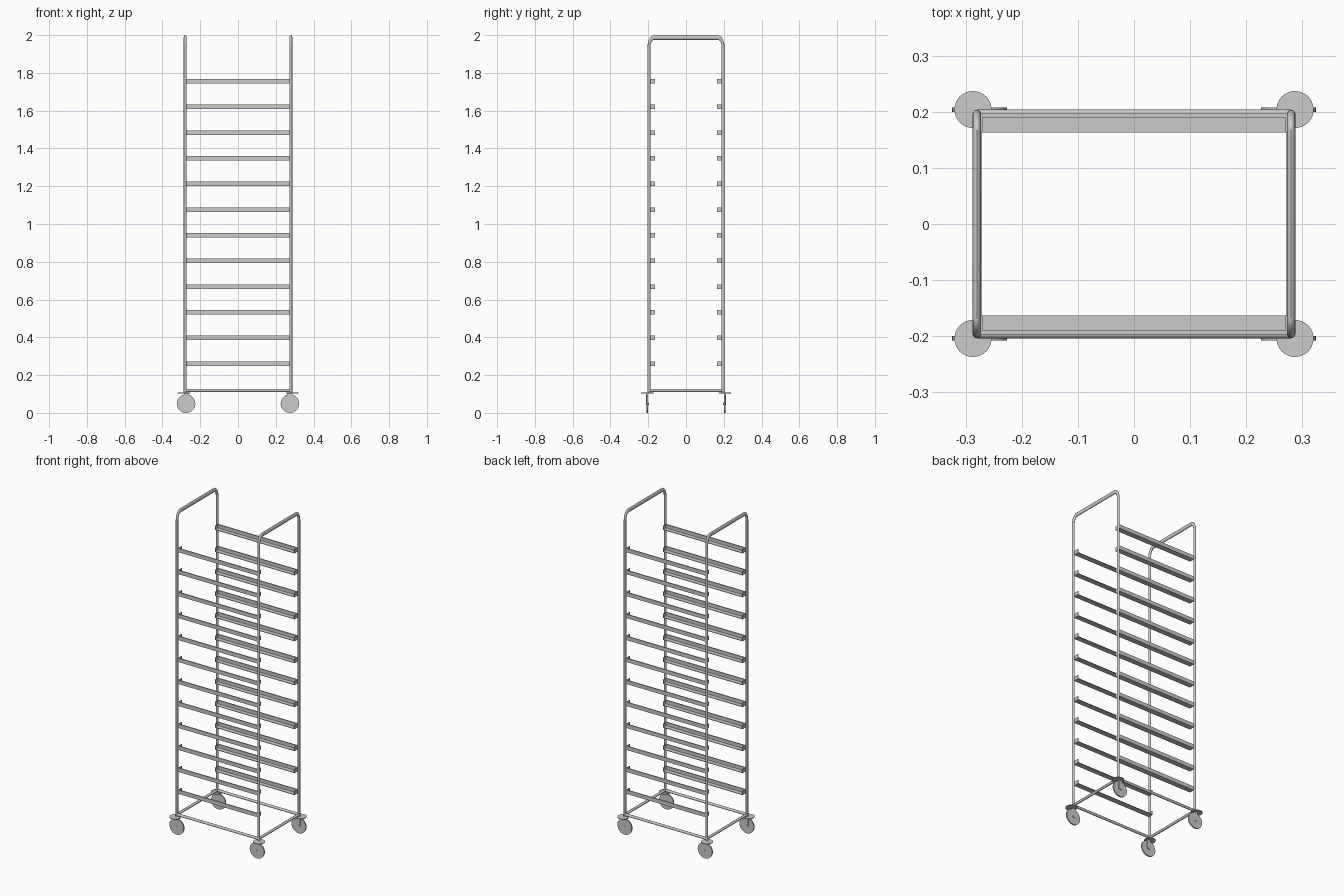
import bpy, bmesh, math
from mathutils import Vector, Matrix

if "Cube" in bpy.data.objects:
    bpy.data.objects.remove(bpy.data.objects["Cube"])

FX, FY = 0.28, 0.196      # tube centre lines
R = 0.0075                # tube radius
ZS = 1.65                 # vertical stretch of the hoops


def link(name, bm, smooth=True):
    bmesh.ops.recalc_face_normals(bm, faces=bm.faces)
    me = bpy.data.meshes.new(name)
    bm.to_mesh(me)
    bm.free()
    ob = bpy.data.objects.new(name, me)
    bpy.context.collection.objects.link(ob)
    if smooth:
        bpy.ops.object.select_all(action='DESELECT')
        bpy.context.view_layer.objects.active = ob
        ob.select_set(True)
        bpy.ops.object.shade_smooth_by_angle(angle=math.radians(35))
    return ob


def box(bm, lo, hi):
    lo, hi = Vector(lo), Vector(hi)
    s = hi - lo
    m = Matrix.Translation((lo + hi) / 2) @ Matrix.Diagonal((abs(s.x), abs(s.y), abs(s.z), 1))
    bmesh.ops.create_cube(bm, size=1, matrix=m)


def cyl(bm, a, b, r, seg=16):
    a, b = Vector(a), Vector(b)
    d = b - a
    m = Matrix.Translation((a + b) / 2) @ d.to_track_quat('Z', 'Y').to_matrix().to_4x4()
    bmesh.ops.create_cone(bm, cap_ends=True, segments=seg, radius1=r, radius2=r,
                          depth=d.length, matrix=m)


# End hoops: two posts joined by a rounded top bar
def hoop(name, x, n=16):
    bm = bmesh.new()
    top, c = 2.0 - R * ZS, 0.03
    path = [(-FY, 0.108, 0.0)]
    for i in range(9):
        a = math.pi / 2 * i / 8
        path.append((-FY + c - c * math.cos(a), top + c * ZS * (math.sin(a) - 1), a))
    path += [(-y, z, math.pi - a) for y, z, a in reversed(path)]
    rings = []
    for y, z, a in path:
        ring = []
        for k in range(n):
            t = 2 * math.pi * k / n
            u = R * math.sin(t)
            ring.append(bm.verts.new((x + R * math.cos(t), y - u * math.cos(a),
                                      z + u * math.sin(a) * ZS)))
        rings.append(ring)
    for p, q in zip(rings, rings[1:]):
        for k in range(n):
            bm.faces.new((p[k], p[(k + 1) % n], q[(k + 1) % n], q[k]))
    bm.faces.new(rings[0])
    bm.faces.new(rings[-1])
    link(name, bm)


hoop("left_hoop", -FX)
hoop("right_hoop", FX)

# Base frame bars
for s, side in ((-1, "front"), (1, "back")):
    bm = bmesh.new()
    cyl(bm, (-FX, s * FY, 0.119), (FX, s * FY, 0.119), 0.008)
    link(side + "_base_bar", bm)
for s, side in ((-1, "left"), (1, "right")):
    bm = bmesh.new()
    cyl(bm, (s * FX, -FY, 0.119), (s * FX, FY, 0.119), 0.008)
    link(side + "_base_bar", bm)

# Tray rails: upright wall, bottom ledge and end stops
for s, side in ((-1, "front"), (1, "back")):
    for i in range(12):
        z = 0.261 + i * 0.1359
        bm = bmesh.new()
        L, t, h = 0.273, 0.003, 0.012
        box(bm, (-L, s * 0.190, z - h), (L, s * 0.197, z + h))
        box(bm, (-L, s * 0.163, z - h), (L, s * 0.190, z - h + t))
        for e in (-1, 1):
            box(bm, (e * L, s * 0.163, z - h), (e * (L - t), s * 0.190, z + h))
        link(f"{side}_tray_rail_{i + 1}", bm, False)

# Casters: mounting disc, fork and thin wheel
for sx in (-1, 1):
    for sy in (-1, 1):
        tag = ("left" if sx < 0 else "right") + ("_front" if sy < 0 else "_back")
        x, y = sx * 0.275, sy * 0.204
        bm = bmesh.new()
        cyl(bm, (sx * 0.287, y, 0.103), (sx * 0.287, y, 0.107), 0.033, 32)
        link(tag + "_caster_disc", bm)
        bm = bmesh.new()
        cyl(bm, (x, y - 0.004, 0.049), (x, y + 0.004, 0.049), 0.049, 40)
        link(tag + "_wheel", bm)
        bm = bmesh.new()
        for e in (-1, 1):
            box(bm, (x - 0.012, y + e * 0.0045, 0.045), (x + 0.012, y + e * 0.0065, 0.104))
        cyl(bm, (x, y - 0.008, 0.049), (x, y + 0.008, 0.049), 0.006)
        link(tag + "_fork", bm)
